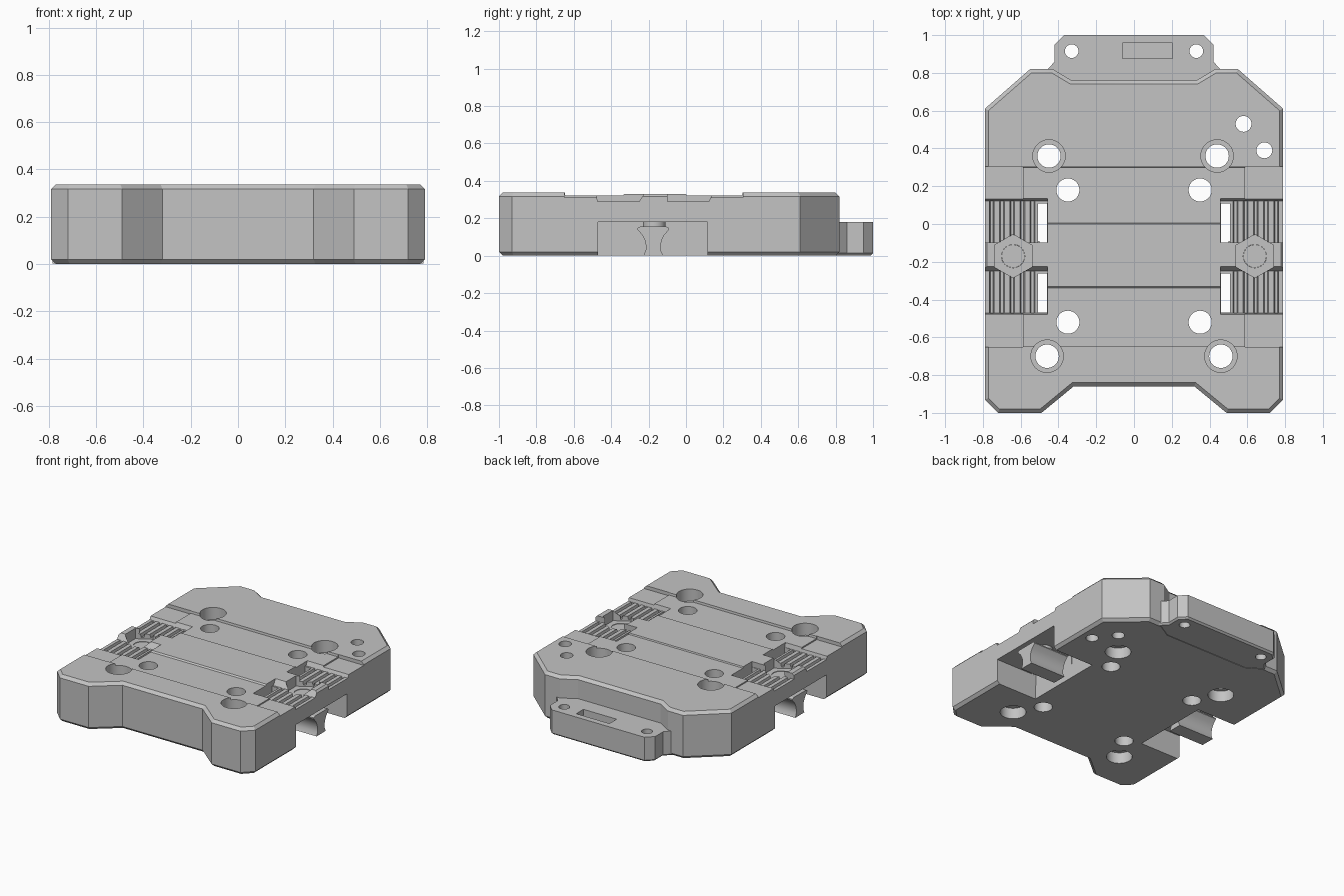
import bpy, bmesh, math

old = bpy.data.objects.get("Cube")
if old:
    bpy.data.objects.remove(old, do_unlink=True)

grey = bpy.data.materials.new("plain grey")
grey.use_nodes = True
colour = (0.55, 0.55, 0.55, 1)
grey.diffuse_color = colour
grey.node_tree.nodes["Principled BSDF"].inputs["Base Color"].default_value = colour


def prism(name, points, axis, low, high, bevel=0, bevel_levels=()):
    """Extrude a 2D profile along an axis, with optional chamfered rims."""
    place = {"x": lambda p, h: (h, p[0], p[1]),
             "y": lambda p, h: (p[0], h, p[1]),
             "z": lambda p, h: (p[0], p[1], h)}[axis]
    bm = bmesh.new()
    a = [bm.verts.new(place(p, low)) for p in points]
    b = [bm.verts.new(place(p, high)) for p in points]
    bm.faces.new(a)
    bm.faces.new(b)
    for i in range(len(points)):
        j = (i + 1) % len(points)
        bm.faces.new((a[i], a[j], b[j], b[i]))
    bmesh.ops.recalc_face_normals(bm, faces=bm.faces)
    if bevel:
        rim = [e for e in bm.edges
               if any(all(abs(v.co.z - z) < 1e-5 for v in e.verts) for z in bevel_levels)]
        bmesh.ops.bevel(bm, geom=rim, offset=bevel, segments=1, affect='EDGES')
    mesh = bpy.data.meshes.new(name)
    bm.to_mesh(mesh)
    bm.free()
    mesh.materials.append(grey)
    obj = bpy.data.objects.new(name, mesh)
    bpy.context.collection.objects.link(obj)
    return obj


def ring(x, y, r, n=32, turn=0.0):
    return [(x + r * math.cos(turn + math.tau * i / n),
             y + r * math.sin(turn + math.tau * i / n)) for i in range(n)]


def rect(x0, y0, x1, y1):
    return [(x0, y0), (x1, y0), (x1, y1), (x0, y1)]


def mirrored(half):
    return half + [(-x, y) for x, y in reversed(half)]


def combine(target, other, operation='DIFFERENCE'):
    mod = target.modifiers.new("shape", 'BOOLEAN')
    mod.operation = operation
    mod.solver = 'EXACT'
    mod.object = other
    bpy.context.view_layer.objects.active = target
    bpy.ops.object.modifier_apply(modifier=mod.name)
    bpy.data.objects.remove(other, do_unlink=True)


def cut(target, points, axis, low, high):
    combine(target, prism("cutter", points, axis, low, high))


TOP = 0.337

# Main plate with chamfered rims
outline = mirrored([(0.32, -0.86), (0.49, -1.0), (0.72, -1.0), (0.79, -0.93),
                    (0.79, 0.61), (0.55, 0.82), (0.43, 0.82), (0.33, 0.76)])
body = prism("main_plate", outline, "z", 0, TOP, 0.02, (0, TOP))

# Rear mounting tab with holes and a shallow pocket
tab = prism("rear_tab", mirrored([(0.3, 0.7), (0.45, 0.78), (0.47, 0.805), (0.42, 0.86),
                                  (0.42, 0.95), (0.37, 1.0)]),
            "z", 0.002, 0.18, 0.012, (0.002,))
for x in (-0.33, 0.33):
    cut(tab, ring(x, 0.915, 0.036), "z", -1, 1)
cut(tab, rect(-0.06, 0.875, 0.205, 0.957), "z", 0.11, 1)
combine(body, tab, 'UNION')

# Shallow recess across the top, leaving a raised centre strip
cut(body, [(-0.655, 0.4), (-0.645, 0.321), (-0.34, 0.321), (-0.33, 0.33), (0, 0.33),
           (0.004, 0.321), (0.3, 0.321), (0.312, 0.4)], "x", -1, 1)

# Bolt holes: counterbored, plain and small
for x, y in ((-0.45, 0.36), (0.44, 0.36), (-0.46, -0.7), (0.46, -0.7)):
    cut(body, ring(x, y, 0.062), "z", -1, 1)
    cut(body, ring(x, y, 0.086), "z", 0.25, 1)
    cut(body, ring(x, y, 0.086), "z", -1, 0.08)
for x in (-0.35, 0.35):
    for y in (0.18, -0.52):
        cut(body, ring(x, y, 0.061), "z", -1, 1)
for x, y in ((0.58, 0.53), (0.69, 0.39)):
    cut(body, ring(x, y, 0.042), "z", -1, 1)

for s, side in ((1, "left"), (-1, "right")):
    # Clip bay under each side
    cut(body, rect(-0.47, -1, 0.115, 0.18), "x", 0.46 * s, 1.0 * s)

    # Lowered pads at both ends of the bay
    for y0, y1 in ((-0.65, -0.46), (0.1, 0.305)):
        cut(body, rect(y0, 0.312, y1, 0.5), "x", 0.588 * s, 1.0 * s)

    # Sunken grip windows, the slots beside them and their grooves
    windows = ([(-0.472, 0.29), (-0.25, 0.29), (-0.218, 0.34), (-0.218, 0.5),
                (-0.484, 0.5), (-0.484, 0.34)],
               [(-0.1, 0.29), (0.122, 0.29), (0.145, 0.34), (0.145, 0.5),
                (-0.098, 0.5), (-0.098, 0.34)])
    for profile in windows:
        y0, y1 = profile[0][0], profile[1][0]
        cut(body, profile, "x", 0.457 * s, 1.0 * s)
        cut(body, rect(0.457 * s, y0 + 0.003, 0.508 * s, y1 - 0.013), "z", 0.1, 0.4)
        for i in range(5):
            x = 0.537 + 0.054 * i
            groove = [(s * (x - 0.015), 0.3), (s * (x - 0.007), 0.266),
                      (s * (x + 0.007), 0.266), (s * (x + 0.015), 0.3)]
            cut(body, groove, "y", y0 + 0.001, y1 - 0.001)

    # Hexagonal pocket with a pin hole
    cut(body, ring(0.64 * s, -0.17, 0.115, 6, math.pi / 6), "z", 0.255, 0.5)
    cut(body, ring(0.64 * s, -0.17, 0.062), "z", 0.1, 0.4)

    # Flared rail clip hanging in the bay, held by a pin
    flare = [(0.052, 0.002), (0.04, 0.03), (0.04, 0.06), (0.046, 0.085), (0.06, 0.112),
             (0.085, 0.14), (0.085, 0.148), (0.07, 0.155)]
    profile = [(y - 0.175, z) for y, z in mirrored(flare)]
    prism(side + "_clip", profile, "x", 0.5 * s, 0.785 * s)
    prism(side + "_clip_pin", ring(0.64 * s, -0.17, 0.061), "z", 0.14, 0.252)

# Smooth the bores, keep hard edges
bpy.ops.object.select_all(action='DESELECT')
for obj in bpy.context.collection.objects:
    if obj.type == 'MESH' and grey.name in obj.data.materials:
        obj.select_set(True)
        bpy.context.view_layer.objects.active = obj
bpy.ops.object.shade_smooth_by_angle(angle=math.radians(25))
